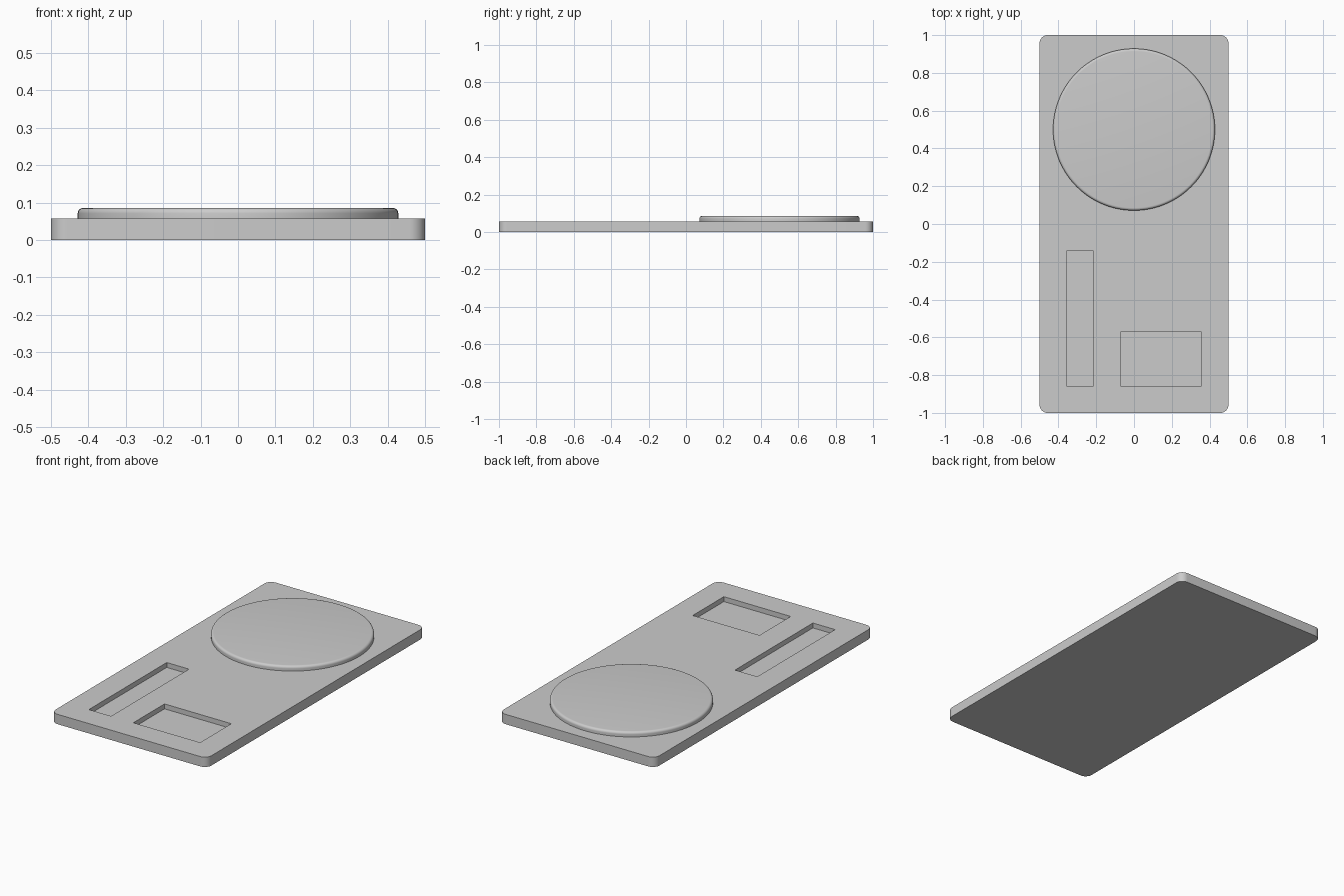
import bpy
import bmesh
from math import radians

default_cube = bpy.data.objects.get("Cube")
if default_cube:
    bpy.data.objects.remove(default_cube, do_unlink=True)

U = 1 / 70            # one design unit: the plate is 140 units long
PLATE_TOP = 4 * U
POCKET_DEPTH = 2 * U
DISC_HEIGHT = 2 * U

grey = bpy.data.materials.new("plain grey")
grey.use_nodes = True
grey.diffuse_color = (0.6, 0.6, 0.6, 1)
grey.node_tree.nodes["Principled BSDF"].inputs["Base Color"].default_value = (0.6, 0.6, 0.6, 1)


def add_object(name, bm):
    """Turn a bmesh into a grey object and make it active."""
    mesh = bpy.data.meshes.new(name)
    bm.to_mesh(mesh)
    bm.free()
    mesh.materials.append(grey)
    obj = bpy.data.objects.new(name, mesh)
    bpy.context.collection.objects.link(obj)
    bpy.ops.object.select_all(action="DESELECT")
    obj.select_set(True)
    bpy.context.view_layer.objects.active = obj
    return obj


def box(x0, x1, y0, y1, z0, z1):
    bm = bmesh.new()
    bmesh.ops.create_cube(bm, size=1)
    bmesh.ops.scale(bm, vec=(x1 - x0, y1 - y0, z1 - z0), verts=bm.verts)
    bmesh.ops.translate(bm, vec=((x0 + x1) / 2, (y0 + y1) / 2, (z0 + z1) / 2), verts=bm.verts)
    return bm


# Pocket cutters: long slot and wide recess
pockets = []
for name, x0, x1, y0, y1 in (("slot_cutter", -25, -15, -60, -10),
                             ("recess_cutter", -5, 25, -60, -40)):
    cutter = add_object(name, box(x0 * U, x1 * U, y0 * U, y1 * U,
                                  PLATE_TOP - POCKET_DEPTH, PLATE_TOP + U))
    cutter.hide_render = True
    pockets.append(cutter)

# Base plate with rounded vertical corners
bm = box(-0.5, 0.5, -1, 1, 0, PLATE_TOP)
uprights = [e for e in bm.edges if abs(e.verts[0].co.z - e.verts[1].co.z) > U]
bmesh.ops.bevel(bm, geom=uprights, offset=3 * U, segments=10, profile=0.5, affect="EDGES")
plate = add_object("base_plate", bm)
for cutter in pockets:
    cut = plate.modifiers.new(cutter.name, "BOOLEAN")
    cut.operation = "DIFFERENCE"
    cut.solver = "EXACT"
    cut.object = cutter
    bpy.ops.object.modifier_apply(modifier=cut.name)
bpy.ops.object.shade_smooth_by_angle(angle=radians(30))
for cutter in pockets:
    bpy.data.objects.remove(cutter, do_unlink=True)

# Raised round pad with a rounded top rim
bm = bmesh.new()
bmesh.ops.create_cone(bm, cap_ends=True, segments=128, radius1=30 * U, radius2=30 * U,
                      depth=DISC_HEIGHT)
rim = [e for e in bm.edges if all(v.co.z > 0 for v in e.verts)]
bmesh.ops.bevel(bm, geom=rim, offset=U, segments=6, profile=0.5, affect="EDGES")
bmesh.ops.translate(bm, vec=(0, 0.5, PLATE_TOP + DISC_HEIGHT / 2), verts=bm.verts)
add_object("round_pad", bm)
bpy.ops.object.shade_smooth_by_angle(angle=radians(30))
